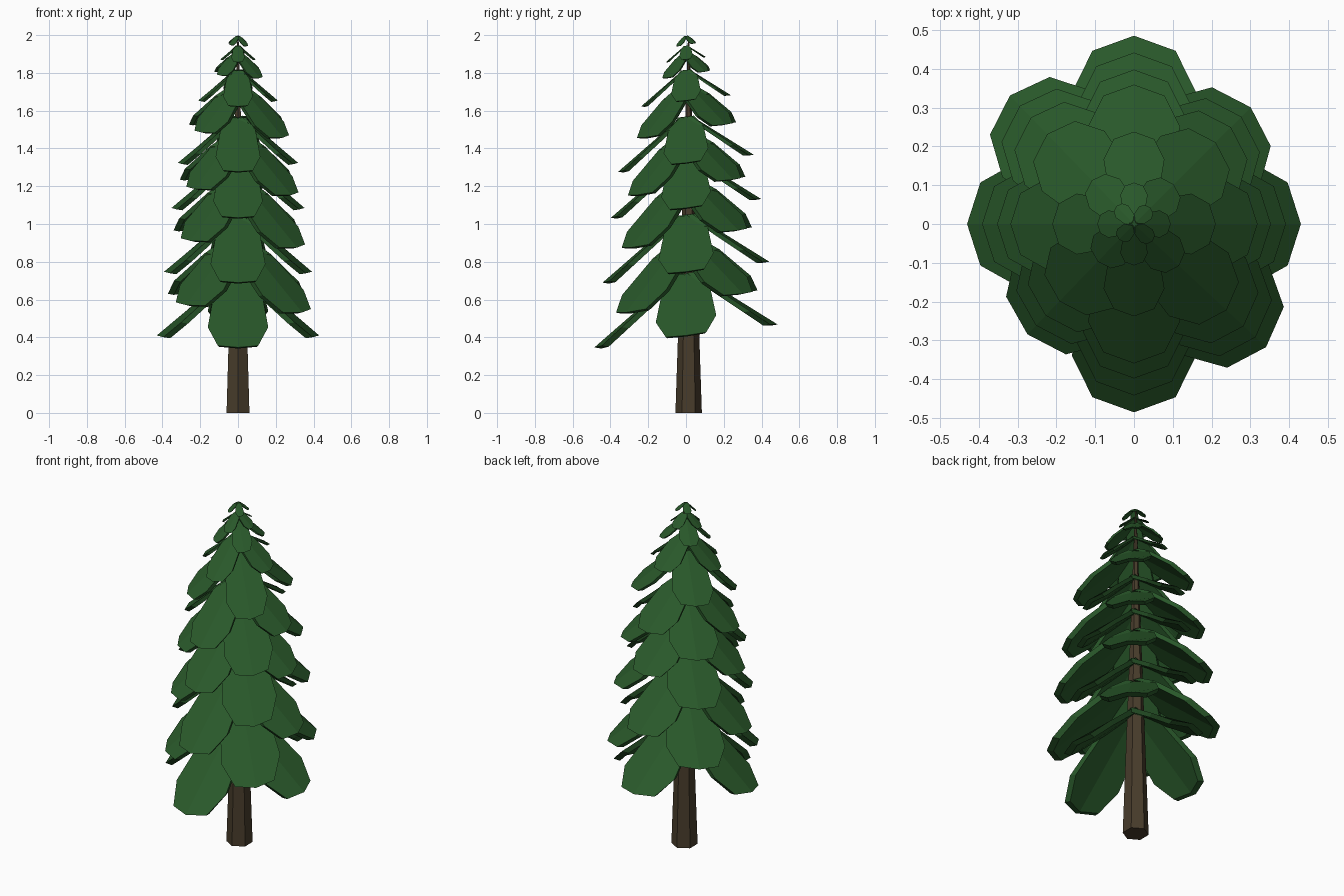
import bpy, bmesh, math
from mathutils import Vector

cube = bpy.data.objects.get("Cube")
if cube:
    bpy.data.objects.remove(cube, do_unlink=True)


def make_material(name, color):
    mat = bpy.data.materials.new(name)
    mat.use_nodes = True
    mat.diffuse_color = (*color, 1)
    mat.node_tree.nodes["Principled BSDF"].inputs["Base Color"].default_value = (*color, 1)
    return mat


needle_green = make_material("needle green", (0.022, 0.098, 0.023))
bark_brown = make_material("bark brown", (0.064, 0.045, 0.024))


def add_object(name, bm, mat):
    bmesh.ops.recalc_face_normals(bm, faces=bm.faces)
    mesh = bpy.data.meshes.new(name)
    bm.to_mesh(mesh)
    bm.free()
    mesh.materials.append(mat)
    obj = bpy.data.objects.new(name, mesh)
    bpy.context.collection.objects.link(obj)
    return obj


# Half outline of one bough: share of reach, half width, extra sag
OUTLINE = [(0.08, 0.055, 0), (0.27, 0.125, 0.01), (0.70, 0.16, 0.02), (0.92, 0.107, 0.025)]
UNDERCUT = 0.036   # the underside sits this far in towards the trunk
TILT = 0.12        # every ring leans down towards the front


def add_bough(bm, angle, reach, drop, scale, apex):
    """One flat faceted slab sloping down and out from the trunk."""
    out = Vector((math.cos(angle), math.sin(angle), 0))
    side = Vector((-out.y, out.x, 0))

    def point(share, width, sag, under):
        pos = (out * reach * share + side * width) * scale
        pos.z = apex - scale * (drop * share + sag) + TILT * pos.y
        if under:
            pos -= (out * UNDERCUT + side * width * 0.07) * scale
            pos.z -= 0.006 * scale
        return bm.verts.new(pos)

    rings = []
    for under in (False, True):
        inner = point(0.08, 0, 0, under)
        tip = point(1, 0, 0, under)
        left = [point(r, w, s, under) for r, w, s in OUTLINE]
        right = [point(r, -w, s, under) for r, w, s in OUTLINE]
        bm.faces.new([inner] + left + [tip])
        bm.faces.new([tip] + right[::-1] + [inner])
        rings.append([inner] + left + [tip] + right[::-1])
    top, bottom = rings
    for i in range(len(top)):
        j = (i + 1) % len(top)
        bm.faces.new((top[i], top[j], bottom[j], bottom[i]))


# Boughs of a ring: direction in degrees, reach, drop
STRAIGHT = [(0, 0.43, 0.36), (90, 0.485, 0.36), (180, 0.43, 0.36), (270, 0.485, 0.365)]
DIAGONAL = [(45, 0.425, 0.355), (134, 0.46, 0.35), (226, 0.395, 0.345), (317, 0.465, 0.38)]

# Rings of each kind: apex height, scale
STRAIGHT_RINGS = [(0.77, 1), (1.075, 0.91), (1.38, 0.82), (1.59, 0.74), (1.83, 0.49), (1.95, 0.22)]
DIAGONAL_RINGS = [(0.95, 1), (1.26, 0.92), (1.50, 0.83), (1.75, 0.70), (1.915, 0.34), (2.0, 0.14)]

for kind, boughs, rings in (("straight", STRAIGHT, STRAIGHT_RINGS),
                            ("diagonal", DIAGONAL, DIAGONAL_RINGS)):
    for level, (apex, scale) in enumerate(rings, 1):
        bm = bmesh.new()
        for degrees, reach, drop in boughs:
            add_bough(bm, math.radians(degrees), reach, drop, scale, apex)
        add_object(f"{kind}_boughs_{level}", bm, needle_green)

# Six-sided tapering trunk
bm = bmesh.new()
bmesh.ops.create_cone(bm, cap_ends=True, segments=6, radius1=0.07, radius2=0.004, depth=1.98)
for v in bm.verts:
    v.co.z += 0.99
trunk = add_object("trunk", bm, bark_brown)
trunk.location.y = 0.014
